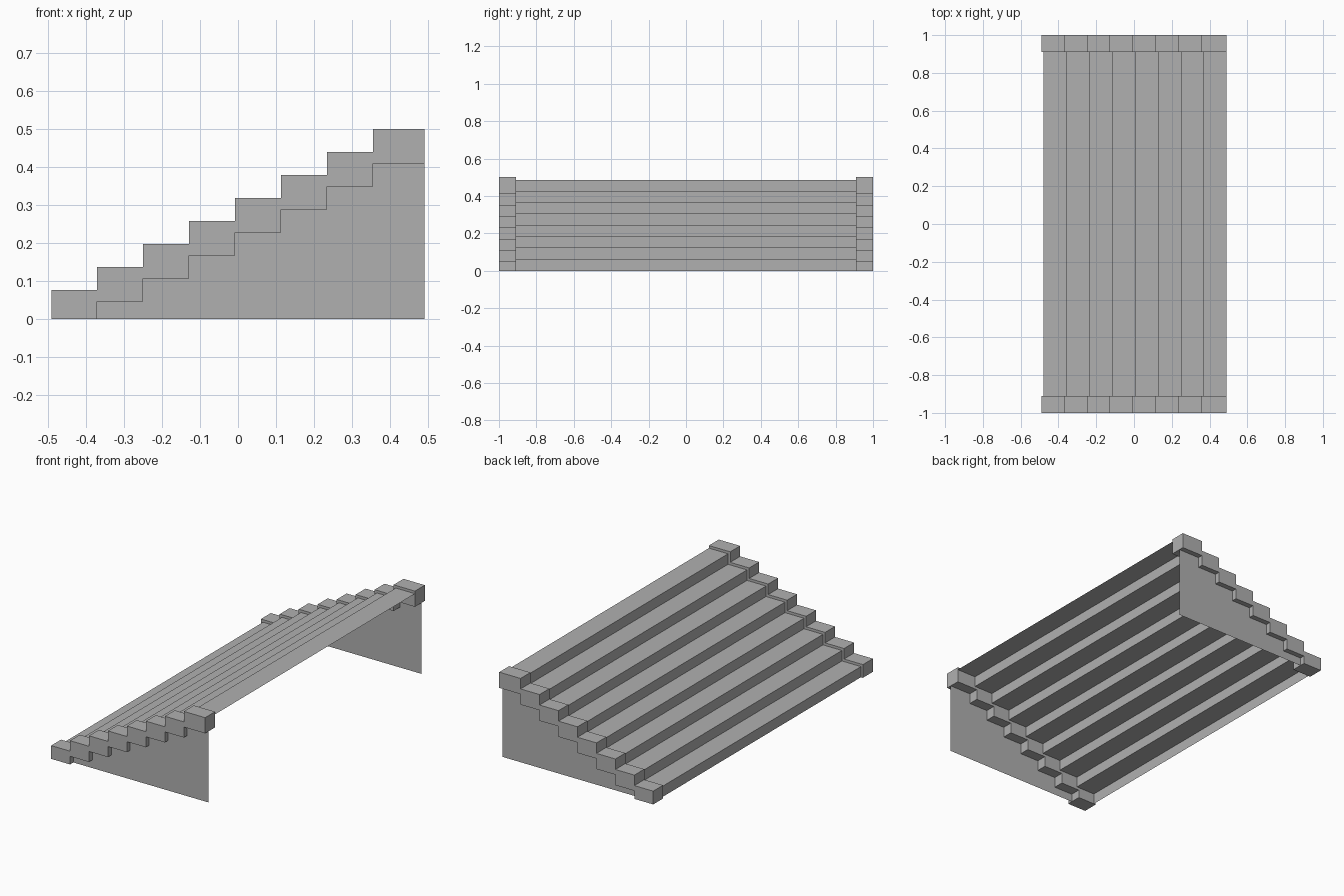
import bpy, bmesh
from mathutils import Vector

if "Cube" in bpy.data.objects:
    bpy.data.objects.remove(bpy.data.objects["Cube"])

STEPS = 8
RUN, RISE = 0.121, 0.0605
X0, X1 = -0.491, 0.491

grey = bpy.data.materials.new("dark_grey")
grey.diffuse_color = (0.435, 0.435, 0.435, 1)
grey.use_nodes = True
grey.node_tree.nodes["Principled BSDF"].inputs["Base Color"].default_value = grey.diffuse_color


def extruded(name, points, y0, y1, closed):
    """Sweep an x-z profile along y; closed profiles get end caps."""
    bm = bmesh.new()
    a = [bm.verts.new((x, y0, z)) for x, z in points]
    b = [bm.verts.new((x, y1, z)) for x, z in points]
    n = len(points)
    for i in range(n if closed else n - 1):
        j = (i + 1) % n
        bm.faces.new((a[i], a[j], b[j], b[i]))
    if closed:
        bm.faces.new(a)
        bm.faces.new(b)
        bmesh.ops.recalc_face_normals(bm, faces=bm.faces)
    return finish(name, bm)


def sheet(name, points, y):
    """Flat x-z polygon at one y."""
    bm = bmesh.new()
    face = bm.faces.new([bm.verts.new((x, y, z)) for x, z in points])
    face.normal_update()
    if face.normal.dot(Vector((0, y, 0))) < 0:
        face.normal_flip()
    return finish(name, bm)


def finish(name, bm):
    mesh = bpy.data.meshes.new(name)
    bm.to_mesh(mesh)
    bm.free()
    mesh.materials.append(grey)
    obj = bpy.data.objects.new(name, mesh)
    bpy.context.collection.objects.link(obj)
    return obj


def stair_line(x, z_low, z_first, count, x_end):
    """Zigzag of risers and treads, climbing towards +x."""
    pts = [(x, z_low)]
    for i in range(count):
        z = z_first + i * RISE
        pts.append((x + i * RUN, z))
        pts.append((x + (i + 1) * RUN if i < count - 1 else x_end, z))
    return pts


# Thin folded sheet of risers and treads
extruded("steps", stair_line(-0.478, 0, 0.0615, STEPS, X1), 0.91, -0.91, False)

# Stepped curbs on both ends, with thin panels closing the space below
upper = stair_line(X0 - 0.001, 0, 0.0765, STEPS, X1)
upper[0], upper[1] = (X0, 0), (X0, 0.0765)
lower = stair_line(X0 + 0.12, 0, 0.0465, STEPS - 1, X1)
for side, s in (("front", -1), ("back", 1)):
    extruded(side + "_curb", upper + lower[::-1], 0.91 * s, 1.0 * s, True)
    sheet(side + "_side_panel", lower + [(X1, 0)], 0.97 * s)
